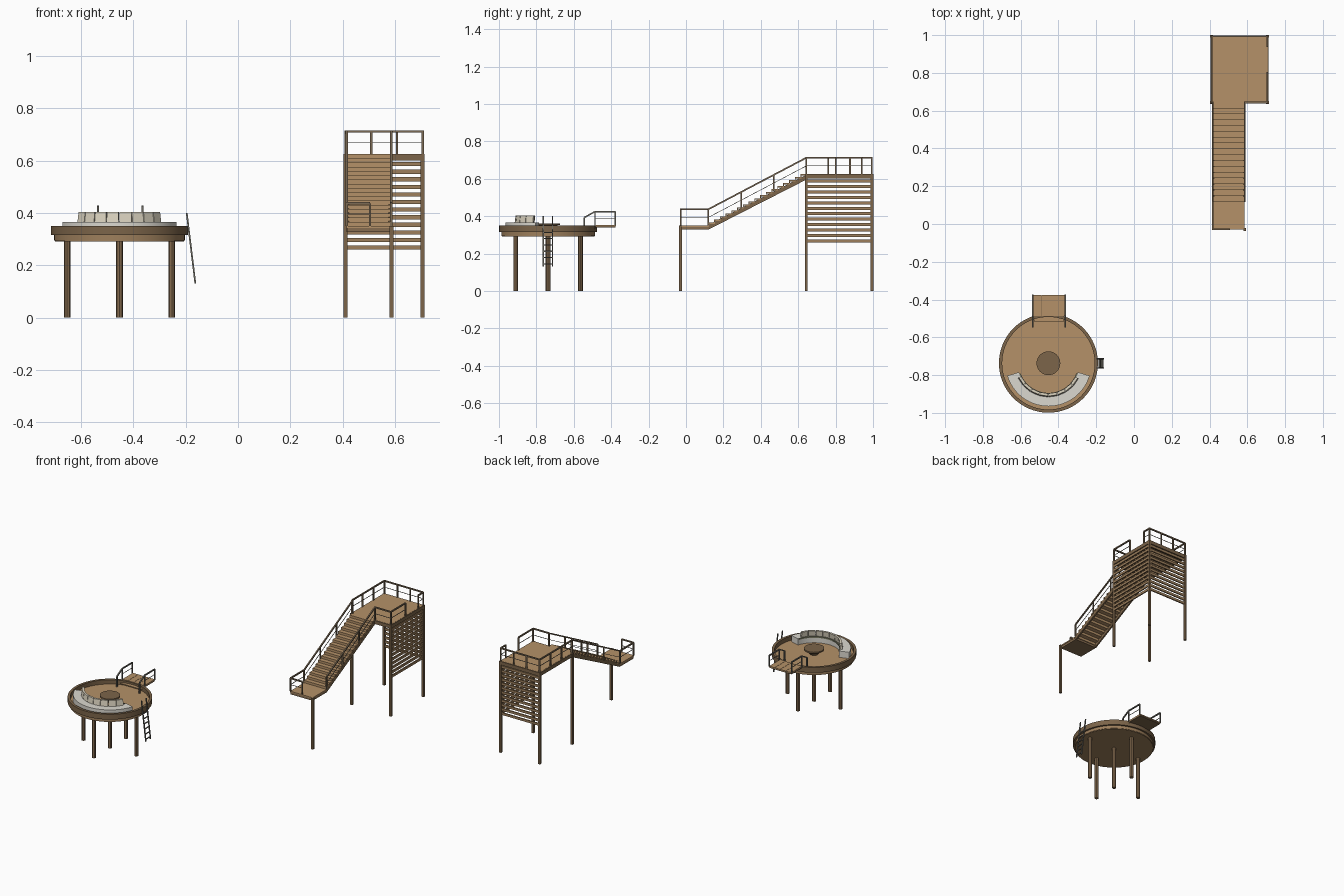
import bpy, math
from mathutils import Quaternion, Vector

cube = bpy.data.objects.get("Cube")
if cube:
    bpy.data.objects.remove(cube, do_unlink=True)


def material(name, color):
    m = bpy.data.materials.new(name)
    m.use_nodes = True
    m.diffuse_color = (*color, 1)
    m.node_tree.nodes["Principled BSDF"].inputs["Base Color"].default_value = (*color, 1)
    return m


LIGHT = material("light wood", (0.46, 0.285, 0.14))
WOOD = material("brown wood", (0.34, 0.213, 0.107))
LEG = material("leg wood", (0.24, 0.152, 0.08))
DARK = material("dark wood", (0.2, 0.128, 0.067))
RAIL = material("rail wood", (0.2, 0.145, 0.09))
STEEL = material("dark steel", (0.16, 0.153, 0.13))
OLIVE = material("olive trim", (0.2, 0.2, 0.13))
SEAT = material("pale seat", (0.71, 0.69, 0.63))
CUSHION = material("cream cushion", (0.72, 0.66, 0.53))


def mesh_object(name, verts, faces, mat):
    me = bpy.data.meshes.new(name)
    me.from_pydata(verts, [], faces)
    me.materials.append(mat)
    ob = bpy.data.objects.new(name, me)
    bpy.context.collection.objects.link(ob)
    return ob


def box(name, x, y, z, mat):
    """Box from (low, high) ranges on each axis."""
    v = [(a, b, c) for a in x for b in y for c in z]
    f = [(0, 1, 3, 2), (4, 6, 7, 5), (0, 4, 5, 1), (2, 3, 7, 6), (0, 2, 6, 4), (1, 5, 7, 3)]
    return mesh_object(name, v, f, mat)


def bar(name, a, b, r, mat):
    """Straight square bar between two points, flat sides outward."""
    a, b = Vector(a), Vector(b)
    d = b - a
    bpy.ops.mesh.primitive_cylinder_add(vertices=4, radius=r, depth=d.length, location=(a + b) / 2)
    ob = bpy.context.object
    turn = d.to_track_quat("Z", "Y") @ Quaternion((0, 0, 1), math.radians(45))
    ob.rotation_euler = turn.to_euler()
    ob.name = name
    ob.data.materials.append(mat)
    return ob


def ring(name, center, profile, mat, start=0, end=360, steps=64):
    """Sweep a closed (radius, z) profile about a vertical axis."""
    full = end - start == 360
    n = len(profile)
    rows = steps if full else steps + 1
    verts, faces = [], []
    for i in range(rows):
        t = math.radians(start + (end - start) * i / steps)
        verts += [(center[0] + r * math.cos(t), center[1] + r * math.sin(t), z) for r, z in profile]
    for i in range(steps):
        j = (i + 1) % rows
        faces += [(i * n + k, j * n + k, j * n + (k + 1) % n, i * n + (k + 1) % n) for k in range(n)]
    if not full:
        faces += [tuple(reversed(range(n))), tuple(range((rows - 1) * n, rows * n))]
    return mesh_object(name, verts, faces, mat)


def disc(name, c, r, z0, z1, mat, r2=None, sides=64):
    bpy.ops.mesh.primitive_cone_add(vertices=sides, radius1=r, radius2=r if r2 is None else r2,
                                    depth=z1 - z0, location=(*c, (z0 + z1) / 2))
    ob = bpy.context.object
    ob.name = name
    ob.data.materials.append(mat)
    return ob


def railing(name, a, b, posts, height=0.087):
    """Top rail, thin middle rail and posts between two deck points."""
    a, b = Vector(a), Vector(b)
    up = Vector((0, 0, height))
    bar(name + "_top_rail", a + up, b + up, 0.006, RAIL)
    bar(name + "_middle_rail", a + up / 2, b + up / 2, 0.002, STEEL)
    for i in range(posts):
        p = a.lerp(b, i / (posts - 1))
        bar(name + "_post", p, p + up, 0.006, RAIL)


# Round platform
C = (-0.453, -0.737)
disc("round_base", C, 0.25, 0.295, 0.318, WOOD)
disc("round_underside", C, 0.247, 0.292, 0.295, WOOD)
disc("round_floor", C, 0.246, 0.318, 0.322, LIGHT)
ring("round_rim", C, [(0.245, 0.315), (0.262, 0.315), (0.262, 0.351), (0.245, 0.351)], DARK)
for dx, dy in ((0, 0), (0.2, 0), (-0.2, 0), (0, 0.173), (0, -0.173)):
    x, y = C[0] + dx, C[1] + dy
    disc("support_leg", (x, y), 0.013, 0, 0.293, LEG, sides=8)

# Table
disc("table_pedestal", C, 0.025, 0.322, 0.352, DARK, r2=0.05, sides=32)
disc("table_top", C, 0.063, 0.352, 0.362, DARK, sides=32)

# Curved bench with leaning back cushions
ring("bench", C, [(0.163, 0.322), (0.228, 0.322), (0.228, 0.365), (0.163, 0.365)], SEAT, 197, 343, 28)
ring("bench_edge", C, [(0.157, 0.358), (0.165, 0.358), (0.165, 0.367), (0.157, 0.367)], OLIVE, 200, 340, 28)
for i in range(8):
    s = 206 + i * 16
    ring("back_cushion", C, [(0.165, 0.365), (0.179, 0.365), (0.174, 0.404), (0.16, 0.404)],
         CUSHION, s, s + 15, 1)

# Boarding deck with side rails
for i in range(4):
    x = -0.533 + i * 0.042
    box("boarding_plank", (x, x + 0.0405), (-0.487, -0.375), (0.346, 0.353), LIGHT)
box("boarding_beam", (-0.533, -0.367), (-0.485, -0.378), (0.34, 0.346), DARK)
box("boarding_step", (-0.53, -0.37), (-0.517, -0.487), (0.332, 0.338), LIGHT)
for x in (-0.535, -0.365):
    path = [(x, -0.378, 0.35), (x, -0.378, 0.424), (x, -0.487, 0.424), (x, -0.543, 0.393), (x, -0.543, 0.322)]
    for a, b in zip(path, path[1:]):
        bar("boarding_rail", a, b, 0.0055, STEEL)
    bar("boarding_middle_rail", (x, -0.378, 0.388), (x, -0.487, 0.388), 0.002, STEEL)
    bar("boarding_post", (x, -0.487, 0.345), (x, -0.487, 0.424), 0.004, STEEL)

# Ladder
top, foot = Vector((-0.196, 0, 0.4)), Vector((-0.163, 0, 0.13))
for y in (-0.763, -0.713):
    bar("ladder_side", top + Vector((0, y, 0)), foot + Vector((0, y, 0)), 0.0045, STEEL)
for i in range(6):
    p = top.lerp(foot, 0.32 + i * 0.125)
    bar("ladder_rung", (p.x, -0.763, p.z), (p.x, -0.713, p.z), 0.004, STEEL)

# Tower
X0, X1, XS, Y0, Y1, DECK = 0.411, 0.706, 0.586, 0.643, 0.994, 0.625
box("tower_deck", (X0, X1), (Y0, Y1), (0.615, DECK), LIGHT)
for i in range(13):
    y = Y0 + i * (Y1 - Y0 - 0.012) / 12
    box("deck_joist", (X0, X1), (y, y + 0.012), (0.603, 0.615), WOOD)
for x in (X0, X1):
    box("deck_side_beam", (x - 0.005, x + 0.005), (Y0, Y1), (0.6, 0.624), DARK)
for y in (Y0, Y1):
    box("deck_end_beam", (X0, X1), (y - 0.005, y + 0.005), (0.6, 0.624), DARK)
for x, y, z in ((X0, Y0, DECK), (X1, Y0, DECK), (X0, Y1, DECK), (X1, Y1, DECK), (XS, -0.03, 0.35)):
    box("tower_leg", (x - 0.0075, x + 0.0075), (y - 0.0075, y + 0.0075), (0, z), DARK)
for i in range(12):
    z = 0.26 + i * 0.029
    box("back_slat", (X0, X1), (Y1 - 0.004, Y1 + 0.004), (z, z + 0.016), WOOD)
    box("side_slat", (X1 - 0.004, X1 + 0.004), (Y0, Y1), (z, z + 0.016), WOOD)
railing("tower_left", (X0, Y0, DECK), (X0, Y1, DECK), 4)
railing("tower_back", (X0, Y1, DECK), (X1, Y1, DECK), 4)
railing("tower_front", (XS, Y0, DECK), (X1, Y0, DECK), 2)
# The right side leaves an opening
railing("tower_right_front", (X1, Y0, DECK), (X1, 0.8, DECK), 2)
railing("tower_right_back", (X1, 0.94, DECK), (X1, Y1, DECK), 2)

# Staircase
STEPS, YB, ZB = 17, 0.12, 0.35
run, rise = (Y0 - YB) / STEPS, (DECK - ZB) / STEPS
for i in range(STEPS):
    y, z = YB + i * run, ZB + (i + 1) * rise
    box("tread", (X0 + 0.004, XS), (y, y + run + 0.004), (z - 0.007, z), LIGHT)
    box("riser", (X0 + 0.004, XS), (y, y + 0.004), (z - rise - 0.006, z - 0.006), LIGHT)
for x in (X0 + 0.004, XS - 0.01):
    side = [(YB, ZB - 0.022), (Y0, DECK - 0.03), (Y0, DECK - 0.004), (YB, ZB + 0.004)]
    v = [(x + d, y, z) for d in (0, 0.01) for y, z in side]
    f = [(3, 2, 1, 0), (4, 5, 6, 7)] + [(k, (k + 1) % 4, (k + 1) % 4 + 4, k + 4) for k in range(4)]
    mesh_object("stringer", v, f, DARK)
for x in (X0 + 0.005, XS):
    railing("stair", (x, YB, ZB), (x, Y0, DECK), 4)

# Lower landing, with half of its front left open
box("landing_deck", (X0 + 0.004, XS), (-0.03, YB + 0.005), (0.342, ZB), LIGHT)
box("landing_frame", (X0 + 0.006, XS - 0.002), (-0.028, YB), (0.328, 0.342), LEG)
railing("landing_left", (X0 + 0.005, -0.027, ZB), (X0 + 0.005, YB, ZB), 2)
railing("landing_front", (X0 + 0.005, -0.027, ZB), (0.505, -0.027, ZB), 2)

# Smooth the round parts
bpy.ops.object.select_all(action="DESELECT")
for ob in bpy.context.scene.objects:
    if ob.type == "MESH" and ob.name.startswith(("round", "table", "bench")):
        ob.select_set(True)
        bpy.context.view_layer.objects.active = ob
bpy.ops.object.shade_smooth_by_angle()
